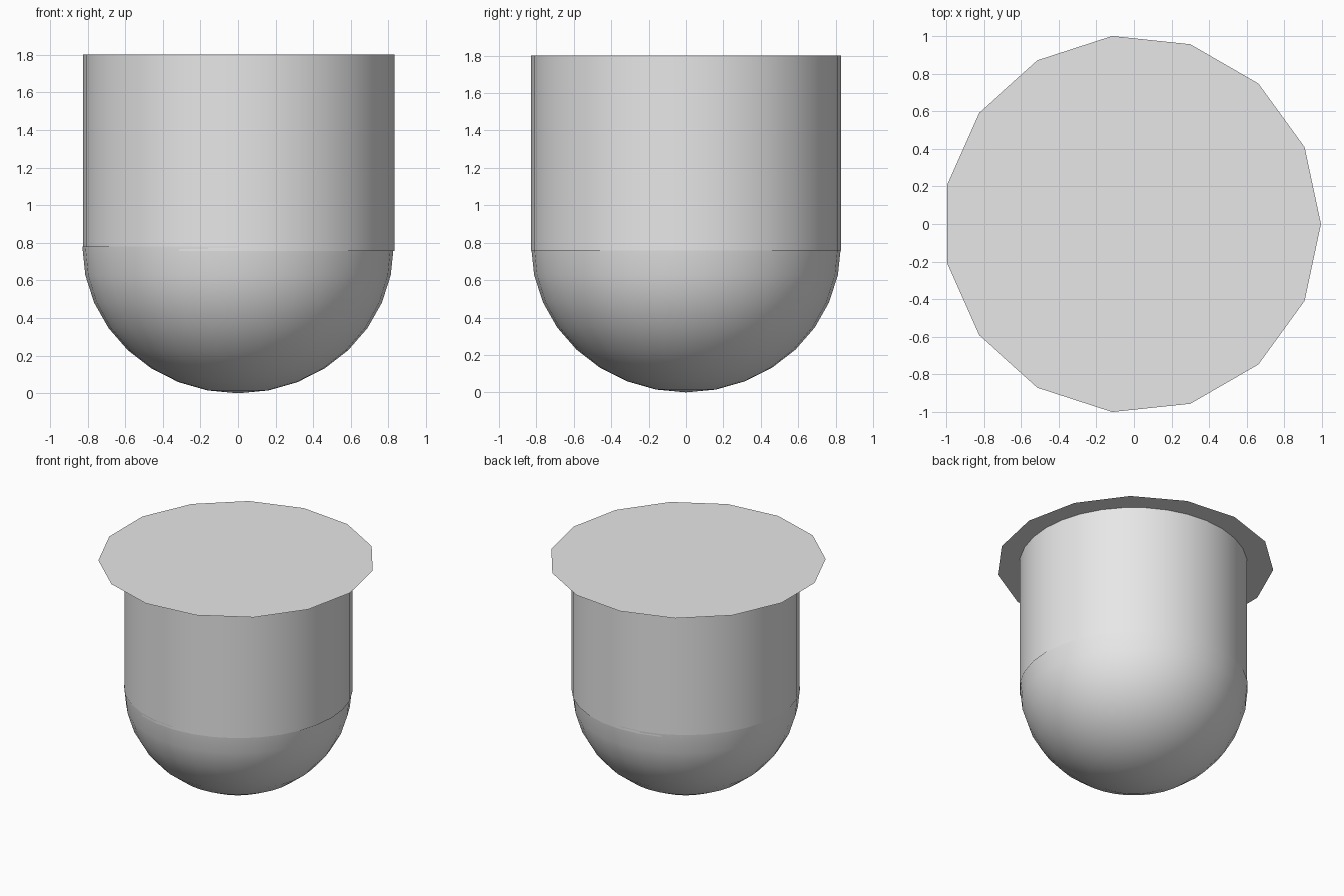
import bpy, bmesh, math
from mathutils import Matrix, Vector

cube = bpy.data.objects.get("Cube")
if cube:
    bpy.data.objects.remove(cube, do_unlink=True)

# Single plain grey
grey = bpy.data.materials.new("plain grey")
grey.use_nodes = True
colour = (0.8, 0.8, 0.8, 1)
grey.diffuse_color = colour
grey.node_tree.nodes["Principled BSDF"].inputs["Base Color"].default_value = colour


def finish(bm, name, smooth=False):
    bmesh.ops.recalc_face_normals(bm, faces=bm.faces)
    mesh = bpy.data.meshes.new(name)
    bm.to_mesh(mesh)
    bm.free()
    mesh.materials.append(grey)
    obj = bpy.data.objects.new(name, mesh)
    bpy.context.collection.objects.link(obj)
    if smooth:
        bpy.ops.object.select_all(action="DESELECT")
        obj.select_set(True)
        bpy.context.view_layer.objects.active = obj
        bpy.ops.object.shade_smooth_by_angle(angle=math.radians(40))
    return obj


# Rounded bottom: lower half of a slightly flattened sphere
RADIUS, RIM = 0.828, 0.78
bm = bmesh.new()
bmesh.ops.create_uvsphere(bm, u_segments=32, v_segments=16, radius=1)
bmesh.ops.delete(bm, geom=[v for v in bm.verts if v.co.z > 0.01], context="VERTS")
bmesh.ops.transform(bm, verts=bm.verts, matrix=Matrix.Translation((0, 0, RIM))
                    @ Matrix.Diagonal((RADIUS, RADIUS, RIM, 1)))
finish(bm, "rounded_bottom", smooth=True)

# Straight wall, set a touch to one side
BASE, TOP = 0.757, 1.8
bm = bmesh.new()
bmesh.ops.create_cone(bm, cap_ends=False, segments=32, radius1=RADIUS, radius2=RADIUS,
                      depth=TOP - BASE,
                      matrix=Matrix.Translation((0.005, 0, (TOP + BASE) / 2)))
finish(bm, "cylinder_wall", smooth=True)

# Thin fifteen-sided lid with one corner towards +x
SIDES, LID = 15, 1.005
bm = bmesh.new()
corners = [bm.verts.new(Vector((LID * math.cos(a) - 0.011, LID * math.sin(a), TOP)))
           for a in (math.tau * i / SIDES for i in range(SIDES))]
bm.faces.new(corners)
lid = finish(bm, "lid")
if lid.data.polygons[0].normal.z < 0:
    lid.data.flip_normals()
